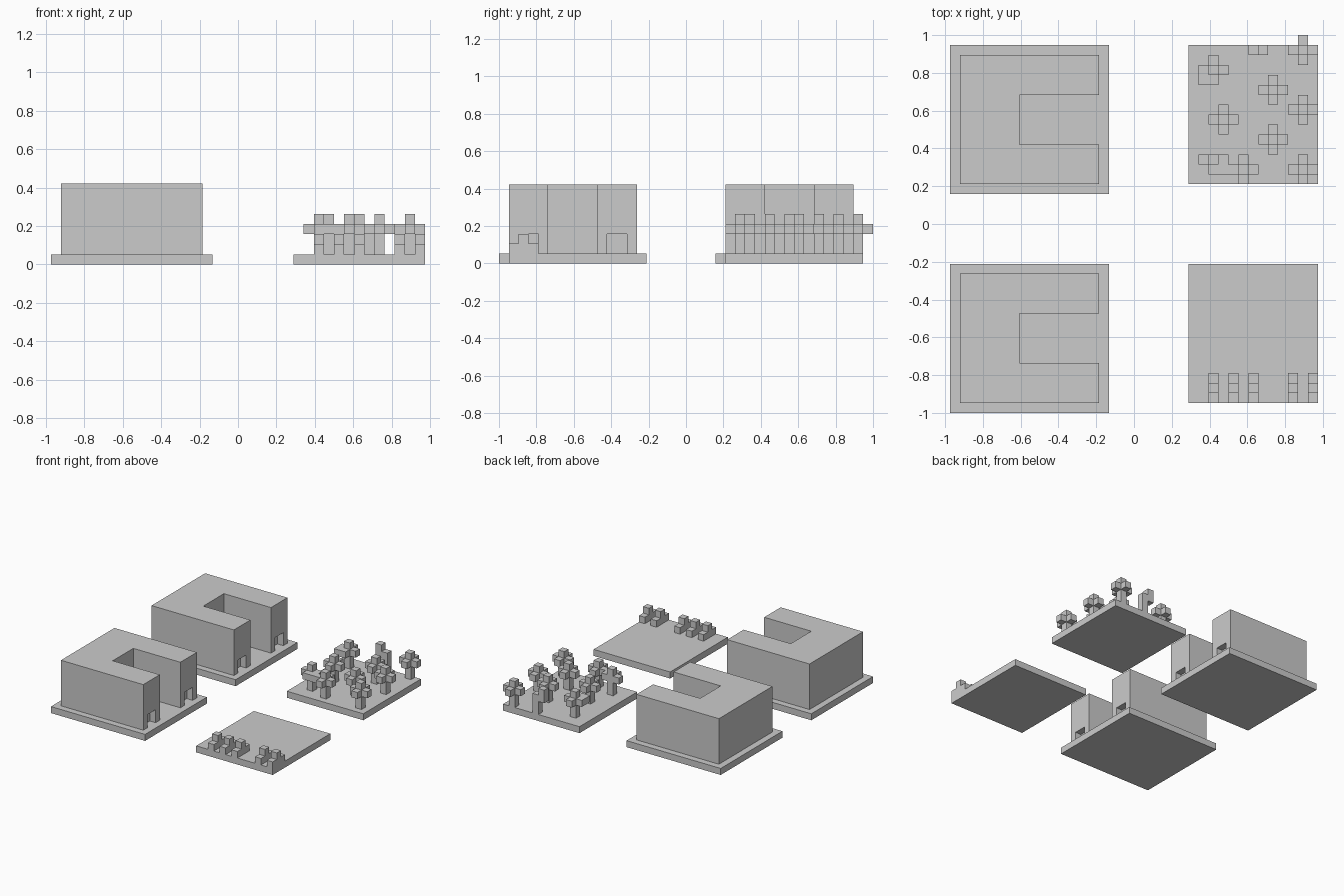
import bpy, bmesh, math
from mathutils import Vector

if "Cube" in bpy.data.objects:
    bpy.data.objects.remove(bpy.data.objects["Cube"])

U = 2 / 38                                   # one block of the grid
ORIGIN = Vector((-18.5 * U, -1.0, 0.0))
DIRS = [(1, 0, 0), (-1, 0, 0), (0, 1, 0), (0, -1, 0), (0, 0, 1), (0, 0, -1)]


def box(x0, x1, y0, y1, z0, z1):
    """Set of grid cells filling a box."""
    return {(x, y, z) for x in range(x0, x1) for y in range(y0, y1) for z in range(z0, z1)}


def build(name, cells):
    """Mesh of the exposed cell faces, coplanar faces merged."""
    bm = bmesh.new()
    for c in cells:
        for d in DIRS:
            if tuple(a + b for a, b in zip(c, d)) in cells:
                continue
            n = Vector(d)
            t = Vector((d[1], d[2], d[0]))
            b = n.cross(t)
            mid = Vector(c) + Vector((.5, .5, .5)) + n * .5
            corners = [mid + (t * i + b * j) * .5 for i, j in ((-1, -1), (1, -1), (1, 1), (-1, 1))]
            bm.faces.new([bm.verts.new(ORIGIN + p * U) for p in corners])
    bmesh.ops.remove_doubles(bm, verts=bm.verts, dist=1e-4)
    bmesh.ops.dissolve_limit(bm, angle_limit=math.radians(1), verts=bm.verts, edges=bm.edges)
    mesh = bpy.data.meshes.new(name)
    bm.to_mesh(mesh)
    bm.free()
    ob = bpy.data.objects.new(name, mesh)
    bpy.context.collection.objects.link(ob)
    return ob


# Two C-shaped buildings on slabs, with recessed doors in the arm ends
for label, y in (("front", 0), ("back", 22)):
    build(label + "_building_slab", box(0, 16, y, y + 15, 0, 1))
    body = box(1, 15, y + 1, y + 14, 1, 8) - box(7, 15, y + 5, y + 10, 1, 8)
    for dy in (2, 11):
        body -= box(14, 15, y + dy, y + dy + 2, 1, 3)
    build(label + "_building", body)

# Plaza and garden slabs
build("plaza_slab", box(24, 37, 1, 15, 0, 1))
build("garden_slab", box(24, 37, 23, 37, 0, 1))

# Stepped benches along the plaza front edge
for x in (26, 28, 30, 34, 36):
    build("bench", box(x, x + 1, 1, 4, 1, 2) | {(x, 2, 2)})

# Trees: trunk with a ring of leaves; some crowns are clipped or extended
CROSS = [(1, 0), (-1, 0), (0, 1), (0, -1)]
TREES = [
    (26, 34, CROSS + [(-1, -1)]),
    (32, 32, CROSS),
    (27, 29, CROSS),
    (32, 27, CROSS),
    (35, 30, CROSS),
    (35, 24, CROSS),
    (35, 36, CROSS),
    (29, 24, CROSS),
    (26, 25, [(1, 0), (-1, 0), (0, -1), (1, -1)]),
]
for x, y, leaves in TREES:
    build("tree", box(x, x + 1, y, y + 1, 1, 5) | {(x + i, y + j, 3) for i, j in leaves})

# Small hooked tree at the back edge
build("hooked_tree", box(31, 32, 36, 37, 1, 4) | box(30, 31, 36, 37, 3, 5))
